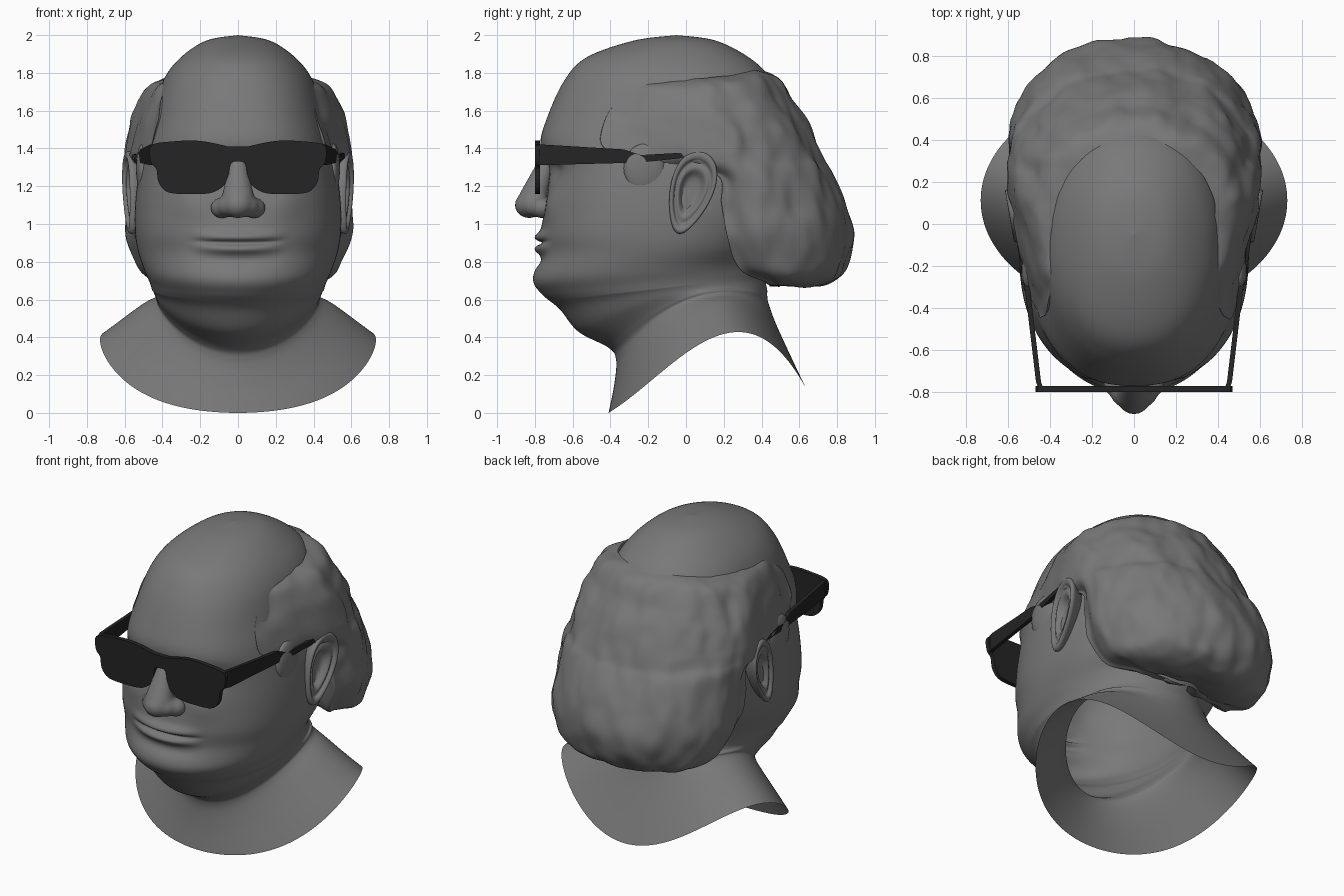
import bpy, bmesh
from math import sin, cos, pi, exp
from mathutils import Vector, noise

if "Cube" in bpy.data.objects:
    bpy.data.objects.remove(bpy.data.objects["Cube"])


def resample(keys, sub):
    """Catmull-Rom through tuples."""
    k = [keys[0]] + list(keys) + [keys[-1]]
    out = []
    for i in range(1, len(k) - 2):
        for s in range(sub):
            t = s / sub
            out.append(tuple(0.5 * (2*b + (c - a)*t + (2*a - 5*b + 4*c - d)*t*t + (3*b - a - 3*c + d)*t**3)
                             for a, b, c, d in zip(k[i-1], k[i], k[i+1], k[i+2])))
    return out + [tuple(keys[-1])]


def material(name, v):
    m = bpy.data.materials.new(name)
    m.diffuse_color = (v, v, v, 1)
    m.use_nodes = True
    m.node_tree.nodes["Principled BSDF"].inputs["Base Color"].default_value = m.diffuse_color
    return m


grey = material("dark_grey", .19)
black = material("black", .018)


def finish(name, bm, smooth=True, mat=grey):
    bmesh.ops.remove_doubles(bm, verts=bm.verts, dist=1e-5)
    bmesh.ops.recalc_face_normals(bm, faces=bm.faces)
    for f in bm.faces:
        f.smooth = smooth
    me = bpy.data.meshes.new(name)
    bm.to_mesh(me)
    bm.free()
    ob = bpy.data.objects.new(name, me)
    bpy.context.collection.objects.link(ob)
    me.materials.append(mat)
    return ob


def grid(name, rows, closed=False, cap=False, smooth=True, mat=grey):
    bm = bmesh.new()
    vs = [[bm.verts.new(p) for p in r] for r in rows]
    n = len(rows[0])
    for a, b in zip(vs, vs[1:]):
        for i in range(n if closed else n - 1):
            j = (i + 1) % n
            bm.faces.new((a[i], a[j], b[j], b[i]))
    if cap:
        bm.faces.new(vs[0])
        bm.faces.new(vs[-1])
    return finish(name, bm, smooth, mat)


def g(d, s):
    return exp(-(d / s) ** 2)


def power(v, e):
    return abs(v) ** e * (1 if v >= 0 else -1)


def face_relief(x, z):
    """Forward/back offset: lips, mouth line, chin crease, eye sockets, cheeks."""
    ax = abs(x)
    m = max(0, 1 - (x / .26) ** 2) ** 1.2
    d = z - .9 - .2 * x * x
    lips = .03 * g(d - .03, .028) + .034 * g(d + .033, .026) - .026 * g(d, .01) - .012 * g(d + .1, .03)
    return .03 * g(ax - .2, .09) * g(z - 1.29, .06) - .02 * g(ax - .24, .1) * g(z - 1.1, .09) - m * lips


# Head, neck and open collar: tilted rings (front y, front z, back y, back z, half width)
rings = [
    (-.05, 2.0, -.05, 2.0, 0),
    (-.28, 1.97, .16, 1.97, .17),
    (-.53, 1.88, .35, 1.87, .31),
    (-.65, 1.75, .46, 1.75, .40),
    (-.74, 1.55, .55, 1.55, .455),
    (-.77, 1.42, .58, 1.40, .49),
    (-.725, 1.29, .58, 1.25, .525),
    (-.745, 1.10, .55, 1.10, .545),
    (-.77, .95, .50, .97, .545),
    (-.77, .84, .46, .88, .53),
    (-.81, .71, .42, .80, .495),
    (-.765, .63, .42, .74, .465),
    (-.67, .55, .42, .70, .45),
    (-.57, .43, .43, .65, .44),
    (-.41, .345, .43, .62, .435),
    (-.37, .28, .44, .57, .44),
    (-.38, .15, .49, .44, .53),
    (-.41, .0, .635, .13, .73)]
SEG = 144
rows = []
for yf, zf, yb, zb, w in resample(rings, 12):
    e = 2 / (2 + .5 * g(zf - 1.25, .6 if zf > 1.25 else .45))    # rounder crown and jaw, squarer face
    lift, skew = max(0, .32 - .54 * zf), max(0, .6 - 2.2 * zf)   # collar rises over the shoulders
    row = []
    for i in range(SEG):
        a = 2 * pi * i / SEG
        s, c = power(sin(a), e), power(cos(a), e)
        x, y = w * s, (yf + yb) / 2 + (yb - yf) / 2 * c
        z = zf + (zb - zf) * (c + 1) / 2 + lift * (1 - c * c) * (1 + skew * c)
        if y < -.3 and z > .6:
            y += face_relief(x, z)
        row.append((x, y, z))
    rows.append(row)
grid("head_and_neck", rows, closed=True)


# Nose: overlapping balls fused by a remesh
def ball(bm, p, r):
    ret = bmesh.ops.create_uvsphere(bm, u_segments=24, v_segments=14, radius=1)
    for v in ret["verts"]:
        v.co = Vector([v.co[k] * r[k] + p[k] for k in range(3)])


bm = bmesh.new()
for i in range(10):
    t = i / 9
    r = .045 + .033 * t
    ball(bm, (0, -.725 - .085 * t, 1.35 - .22 * t), (r + .01 * t, r, r))
ball(bm, (0, -.83, 1.10), (.08, .078, .07))
for s in (-1, 1):
    ball(bm, (s * .045, -.80, 1.095), (.07, .072, .06))
    ball(bm, (s * .085, -.76, 1.085), (.062, .065, .056))
nose = finish("nose", bm)
md = nose.modifiers.new("fuse", "REMESH")
md.mode = "VOXEL"
md.voxel_size = .011
md.use_smooth_shade = True
md = nose.modifiers.new("soften", "SMOOTH")
md.iterations = 14

# Hair: U-shaped bands (z, back y, half width, y of widest, front half width, front y)
bands = [
    (1.765, .40, .385, .0, .35, -.12),
    (1.72, .52, .475, .05, .40, -.29),
    (1.60, .60, .55, .10, .425, -.40),
    (1.50, .655, .585, .15, .452, -.43),
    (1.41, .70, .60, .17, .478, -.41),
    (1.34, .735, .605, .2, .515, -.26),
    (1.27, .775, .605, .30, .56, .15),
    (1.10, .85, .60, .36, .56, .19),
    (.93, .885, .595, .39, .55, .22),
    (.76, .84, .53, .46, .46, .29),
    (.69, .77, .43, .5, .35, .42),
    (.67, .65, .30, .5, .2, .45),
    (.71, .48, .18, .42, .1, .40)]
rows = []
for z, yb, w, yc, wf, yf in resample(bands, 8):
    half = [(max(wf - .17, .02), yf + .05), (wf - .025, yf), (wf, yf + .04), (w, yc)]
    half += [(w * cos(a), yc + (yb - yc) * sin(a)) for a in (pi / 8, pi / 4, pi * 3 / 8)]
    path = half + [(0, yb)] + [(-x, y) for x, y in reversed(half)]
    row = []
    for x, y in resample(path, 8):
        rise = .55 * max(0, z - 1.66) * min(1, max(0, (y - .1) / .28))   # hairline is higher at the back
        p = Vector((x, y, z + rise))
        d = Vector((x, y - .1, 0)).normalized()
        q = Vector((x * 6, y * 6, z * 3 + y))
        k = .022 * noise.noise(q) + .013 * noise.noise(q * 2.3)
        row.append(p + d * k + Vector((0, 0, .015 * noise.noise(q + Vector((9, 9, 9))))))
    rows.append(row)
grid("hair", rows)

# Ears (egg rings from the back, over the rim, into the bowl: scale, height) and sideburns
profile = [(.70, -.09), (.97, -.005), (1.0, .015), (.95, .028), (.84, .025),
           (.75, .008), (.58, .014), (.36, -.02), (.0, -.025)]
for s, side in ((1, "right"), (-1, "left")):
    rows = []
    for r, h in resample(profile, 4):
        row = []
        for i in range(48):
            a = 2 * pi * i / 48
            b = .225 * sin(a) * r
            q = (.112 + .032 * sin(a)) * cos(a) * r
            y = .025 + q * cos(.3) + b * sin(.3)
            z = 1.165 + b * cos(.3) - q * sin(.3)
            row.append((s * (.562 + h + .17 * q + .05 * b), y, z))
        rows.append(row)
    grid("ear_" + side, rows, closed=True)
    bm = bmesh.new()
    ball(bm, (s * .505, -.22, 1.295), (.035, .11, .13))
    finish("sideburn_" + side, bm)

# Sunglasses front: half outline mirrored and given thickness
outline = [(.05, 1.41), (.20, 1.44), (.35, 1.437), (.46, 1.415), (.462, 1.33), (.432, 1.29), (.42, 1.22),
           (.37, 1.168), (.25, 1.158), (.13, 1.168), (.06, 1.225), (.042, 1.31), (.025, 1.33)]
outline = resample(outline, 4)
loop = outline + [(-x, z) for x, z in reversed(outline)]
plate = grid("sunglasses_front", [[(x, y, z) for x, z in loop] for y in (-.80, -.772)],
             closed=True, cap=True, smooth=False, mat=black)

# Sunglasses arms: (x, y, top z, bottom z)
arm = [(.44, -.795, 1.42, 1.315), (.455, -.75, 1.42, 1.312), (.505, -.33, 1.395, 1.323),
       (.522, -.24, 1.365, 1.325), (.56, .03, 1.38, 1.355)]
for s, side in ((1, "right"), (-1, "left")):
    rows = [[(s * (x + dx), y, z) for dx, z in ((-.012, b), (.012, b), (.012, t), (-.012, t))]
            for x, y, t, b in arm]
    grid("sunglasses_arm_" + side, rows, closed=True, cap=True, smooth=False, mat=black)
